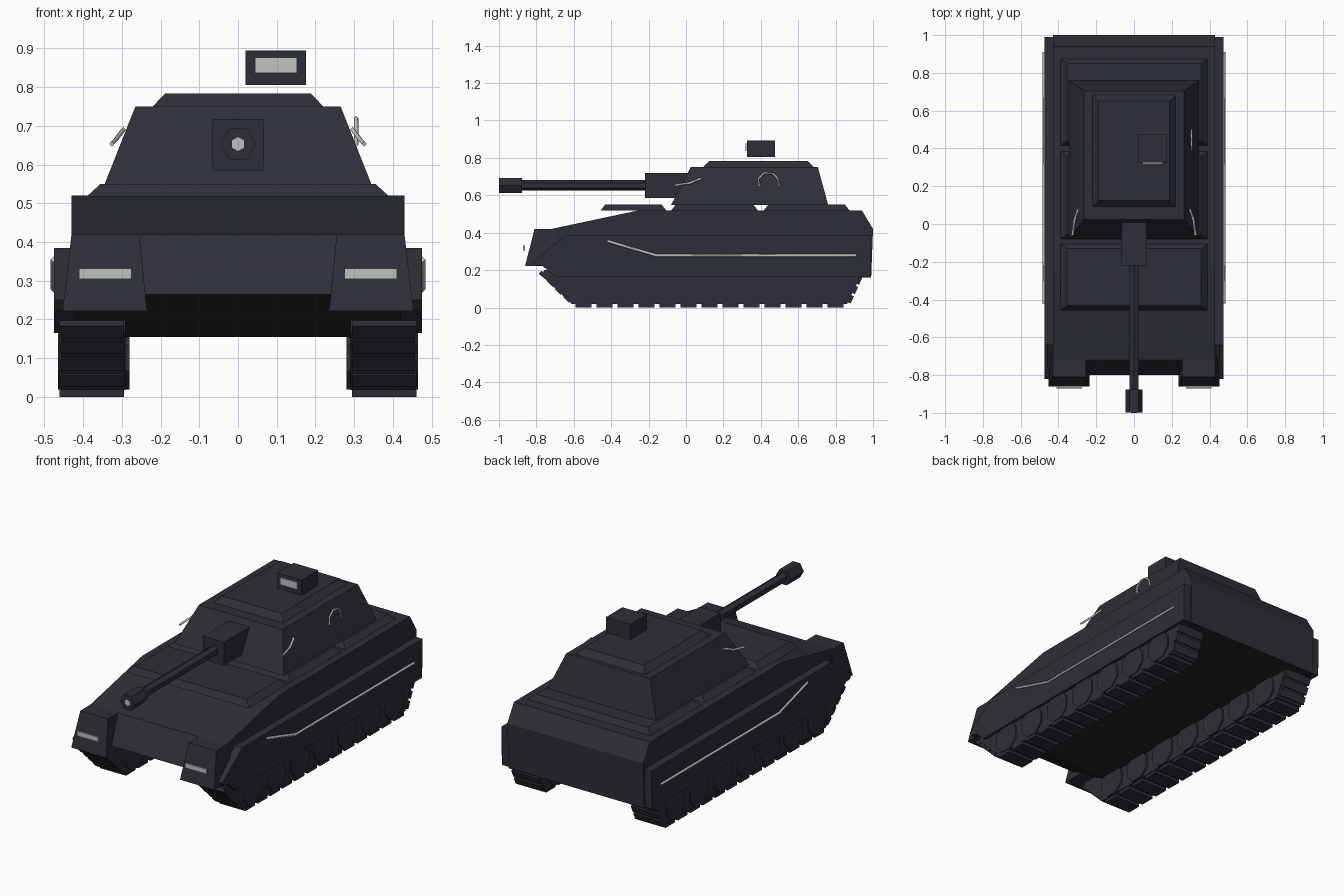
import bpy, bmesh, math
from mathutils import Matrix, Vector

cube = bpy.data.objects.get("Cube")
if cube:
    bpy.data.objects.remove(cube, do_unlink=True)


def material(name, rgb):
    mat = bpy.data.materials.new(name)
    mat.use_nodes = True
    mat.diffuse_color = (*rgb, 1)
    mat.node_tree.nodes["Principled BSDF"].inputs["Base Color"].default_value = (*rgb, 1)
    return mat


ARMOUR = material("dark blue grey", (0.027, 0.028, 0.038))
BELLY = material("dark neutral grey", (0.018, 0.018, 0.018))
LIGHT = material("light grey", (0.54, 0.54, 0.54))


def mirror(obj):
    obj.modifiers.new("Mirror", "MIRROR").use_axis = (True, False, False)
    return obj


def finish(name, bm, mat):
    bmesh.ops.recalc_face_normals(bm, faces=bm.faces)
    mesh = bpy.data.meshes.new(name)
    bm.to_mesh(mesh)
    bm.free()
    mesh.materials.append(mat)
    obj = bpy.data.objects.new(name, mesh)
    bpy.context.collection.objects.link(obj)
    return obj


def loft(name, first, second, mat=ARMOUR):
    """Solid between two matching loops of points."""
    bm = bmesh.new()
    a = [bm.verts.new(p) for p in first]
    b = [bm.verts.new(p) for p in second]
    bm.faces.new(a)
    bm.faces.new(b)
    for i in range(len(a)):
        j = (i + 1) % len(a)
        bm.faces.new((a[i], a[j], b[j], b[i]))
    return finish(name, bm, mat)


def prism(name, profile, x0, x1, mat=ARMOUR):
    """Side profile (y, z) extruded across x."""
    return loft(name, [(x0, y, z) for y, z in profile], [(x1, y, z) for y, z in profile], mat)


def rect(x0, x1, y0, y1, z):
    return [(x0, y0, z), (x1, y0, z), (x1, y1, z), (x0, y1, z)]


def box(name, x0, x1, y0, y1, z0, z1, mat=ARMOUR):
    return loft(name, rect(x0, x1, y0, y1, z0), rect(x0, x1, y0, y1, z1), mat)


def cylinder(name, radius, centre, axis, length, sides, mat=ARMOUR, turn=0):
    bm = bmesh.new()
    bmesh.ops.create_cone(bm, cap_ends=True, segments=sides, radius1=radius, radius2=radius, depth=length)
    rotation = Vector(axis).to_track_quat("Z", "Y").to_matrix().to_4x4()
    bm.transform(Matrix.Translation(centre) @ rotation @ Matrix.Rotation(turn, 4, "Z"))
    return finish(name, bm, mat)


def rod(name, points, radius, mat=LIGHT):
    curve = bpy.data.curves.new(name, "CURVE")
    curve.dimensions = "3D"
    curve.bevel_depth = radius
    curve.bevel_resolution = 0
    curve.use_fill_caps = True
    spline = curve.splines.new("POLY")
    spline.points.add(len(points) - 1)
    for point, co in zip(spline.points, points):
        point.co = (*co, 1)
    curve.materials.append(mat)
    obj = bpy.data.objects.new(name, curve)
    bpy.context.collection.objects.link(obj)
    return obj


# Hull with a dark underside
hull = prism("hull", [(-0.72, 0.42), (-0.80, 0.265), (-0.60, 0.155), (0.99, 0.16),
                      (1.0, 0.42), (0.94, 0.52), (-0.25, 0.52)], -0.43, 0.43)
hull.data.materials.append(BELLY)
for face in hull.data.polygons:
    if face.normal.z < -0.5:
        face.material_index = 1

# Side skirts and their trim strips
mirror(prism("side_skirt", [(-0.82, 0.25), (-0.80, 0.225), (-0.77, 0.225), (-0.70, 0.165),
                            (0.985, 0.165), (0.99, 0.385), (-0.64, 0.385)], 0.42, 0.475))
mirror(rod("side_strip", [(0.476, -0.42, 0.355), (0.476, -0.16, 0.278), (0.476, 0.91, 0.278)], 0.008))

# Front fender blocks with lamps
mirror(loft("front_block", rect(0.235, 0.453, -0.86, -0.70, 0.222), rect(0.255, 0.43, -0.81, -0.70, 0.42)))
mirror(box("head_lamp", 0.275, 0.41, -0.871, -0.862, 0.305, 0.332, LIGHT))

# Three bevelled deck plates
for name, y0, y1 in (("front", -0.457, -0.105), ("middle", -0.08, 0.385), ("rear", 0.415, 0.875)):
    loft(name + "_deck_plate", rect(-0.39, 0.39, y0, y1, 0.518),
         rect(-0.355, 0.355, y0 + 0.025, y1 - 0.025, 0.55))

# Turret body and roof
loft("turret", rect(-0.345, 0.345, -0.08, 0.76, 0.548), rect(-0.265, 0.265, 0.025, 0.705, 0.75))
loft("turret_roof", rect(-0.222, 0.222, 0.09, 0.685, 0.748), rect(-0.188, 0.188, 0.125, 0.65, 0.784))

# Gun
box("gun_mantlet", -0.066, 0.066, -0.22, 0.06, 0.585, 0.718)
cylinder("gun_barrel", 0.028, (0, -0.55, 0.653), (0, -1, 0), 0.70, 6)
cylinder("gun_muzzle", 0.046, (0, -0.938, 0.653), (0, -1, 0), 0.122, 6, turn=math.pi / 6)
cylinder("gun_bore", 0.018, (0, -0.9975, 0.653), (0, -1, 0), 0.005, 6, LIGHT)

# The muzzle hexagon keeps its points to the sides
muzzle = bpy.data.objects["gun_muzzle"]
if max(v.co.x for v in muzzle.data.vertices) < 0.045:
    muzzle.data.transform(Matrix.Translation((0, 0, 0.653)) @ Matrix.Rotation(math.pi / 6, 4, "Y")
                          @ Matrix.Translation((0, 0, -0.653)))

# Sight box with window
box("sight_box", 0.02, 0.175, 0.325, 0.475, 0.806, 0.894)
box("sight_window", 0.044, 0.152, 0.318, 0.326, 0.836, 0.876, LIGHT)

# Turret rails, and a handle on the left side
mirror(rod("turret_rail", [(0.326, -0.06, 0.653), (0.315, 0.02, 0.665), (0.296, 0.08, 0.69)], 0.007))
rod("turret_handle", [(0.305, 0.39, 0.65), (0.305, 0.388, 0.69), (0.305, 0.42, 0.72),
                      (0.305, 0.465, 0.715), (0.305, 0.49, 0.69), (0.305, 0.498, 0.65)], 0.006)

# Running gear: track core, road wheels
mirror(prism("track_core", [(-0.76, 0.20), (-0.765, 0.165), (-0.61, 0.018), (0.86, 0.018),
                            (0.925, 0.15), (0.92, 0.20)], 0.29, 0.457))
for i in range(7):
    mirror(cylinder("road_wheel", 0.088, (0.3725, -0.525 + i * 0.213, 0.101), (1, 0, 0), 0.185, 8,
                    turn=math.pi / 8))

# Track pads along the front ramp, the ground and the rear ramp
bm = bmesh.new()
for start, end, count, length in (((-0.765, 0.175), (-0.635, 0.048), 4, 0.042),
                                  ((-0.548, 0.010), (0.80, 0.010), 13, 0.085),
                                  ((0.88, 0.045), (0.925, 0.145), 3, 0.042)):
    a, b = Vector((0.378, *start)), Vector((0.378, *end))
    tilt = math.atan2(b.z - a.z, b.y - a.y)
    for i in range(count):
        place = Matrix.Translation(a.lerp(b, i / (count - 1))) @ Matrix.Rotation(tilt, 4, "X")
        bmesh.ops.create_cube(bm, size=1, matrix=place @ Matrix.Diagonal((0.166, length, 0.02, 1)))
mirror(finish("track_pads", bm, ARMOUR))
